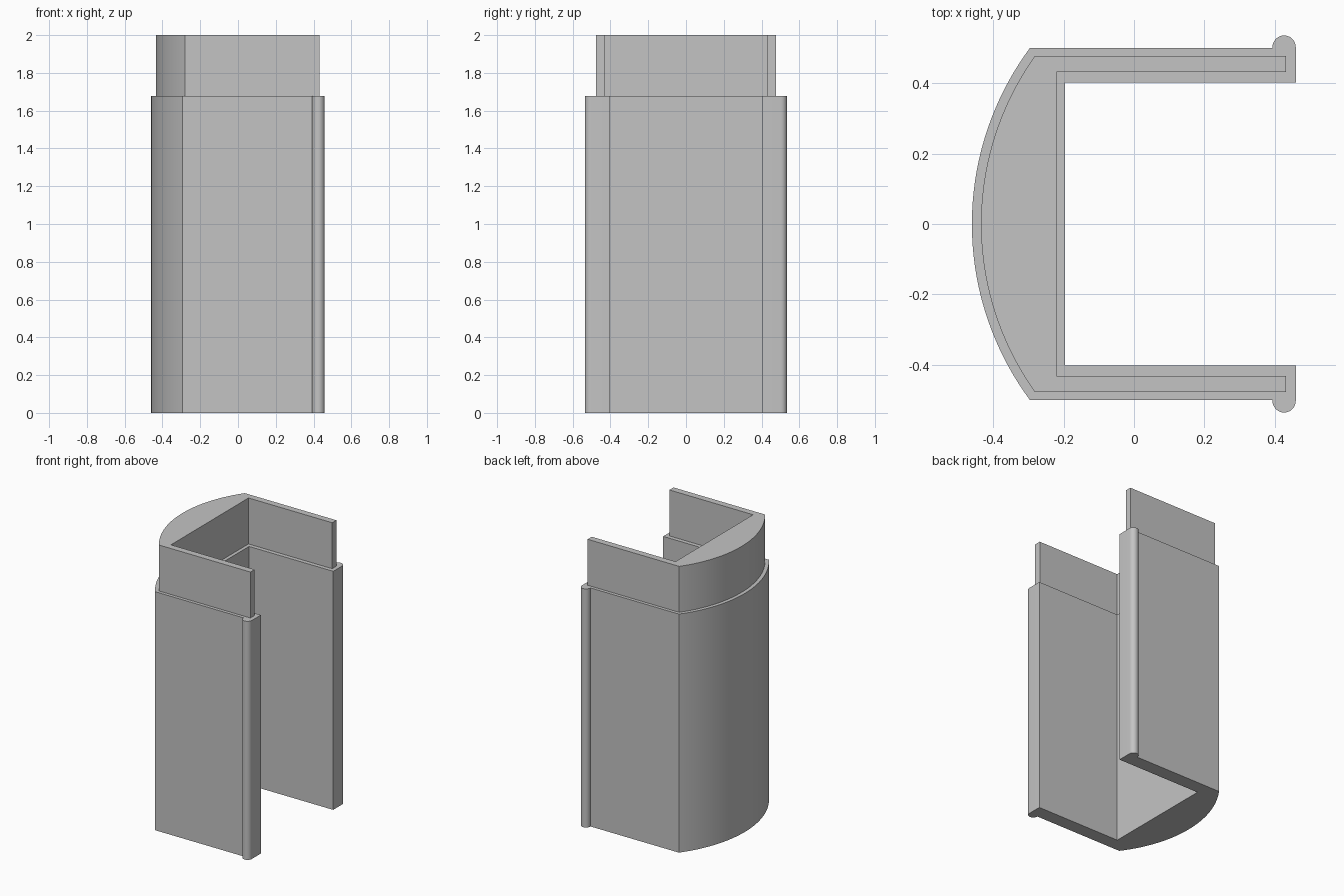
import bpy
import bmesh
from math import asin, cos, sin, pi

cube = bpy.data.objects.get("Cube")
if cube:
    bpy.data.objects.remove(cube, do_unlink=True)

grey = bpy.data.materials.new("plain grey")
grey.use_nodes = True
grey.diffuse_color = (0.55, 0.55, 0.55, 1)
grey.node_tree.nodes["Principled BSDF"].inputs["Base Color"].default_value = (0.55, 0.55, 0.55, 1)


def bowed_wall(apex, corner_x, half, steps=32):
    """Half of the bowed outer wall, from the apex to the corner at +y."""
    sag = corner_x - apex
    radius = (half ** 2 + sag ** 2) / (2 * sag)
    sweep = asin(half / radius)
    return [(apex + radius * (1 - cos(sweep * i / steps)), radius * sin(sweep * i / steps))
            for i in range(steps + 1)]


def extrude_channel(name, half_profile, z0, z1):
    """Mirror a half outline across y = 0 and extrude it upward."""
    mirrored = [(x, -y) for x, y in reversed(half_profile) if y > 0]
    bm = bmesh.new()
    base = bm.faces.new([bm.verts.new((x, y, z0)) for x, y in half_profile + mirrored])
    top = bmesh.ops.extrude_face_region(bm, geom=[base], use_keep_orig=True)
    verts = [g for g in top["geom"] if isinstance(g, bmesh.types.BMVert)]
    bmesh.ops.translate(bm, verts=verts, vec=(0, 0, z1 - z0))
    bmesh.ops.recalc_face_normals(bm, faces=bm.faces)
    mesh = bpy.data.meshes.new(name)
    bm.to_mesh(mesh)
    bm.free()
    mesh.materials.append(grey)
    obj = bpy.data.objects.new(name, mesh)
    bpy.context.collection.objects.link(obj)
    bpy.ops.object.select_all(action='DESELECT')
    obj.select_set(True)
    bpy.context.view_layer.objects.active = obj
    bpy.ops.object.shade_smooth_by_angle(angle=pi / 6)
    return obj


# Main channel: bowed wall, straight arms and rounded lips at the open ends
lip = [(0.426 - 0.033 * cos(pi * i / 16), 0.502 + 0.033 * sin(pi * i / 16)) for i in range(17)]
body = bowed_wall(-0.46, -0.295, 0.5) + [(0.393, 0.5)] + lip + [(0.459, 0.402), (-0.196, 0.402)]
extrude_channel("channel_body", body, 0, 1.677)

# Narrower tongue standing on top of the channel
tongue = bowed_wall(-0.434, -0.281, 0.477) + [(0.431, 0.477), (0.431, 0.431), (-0.22, 0.431)]
extrude_channel("top_tongue", tongue, 1.66, 2)
